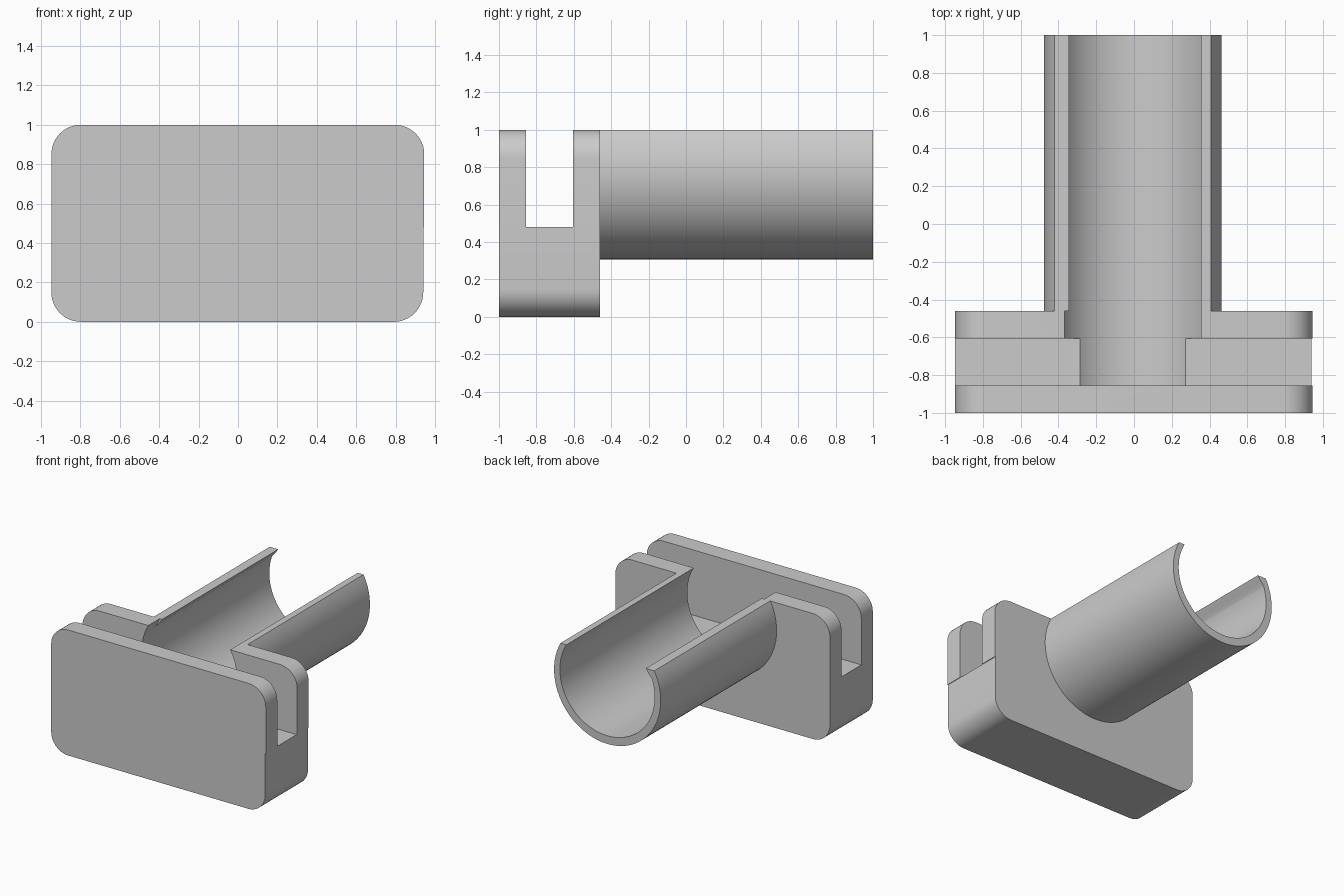
import bpy, bmesh
from math import sin, cos, pi, sqrt, asin, radians

cube = bpy.data.objects.get("Cube")
if cube:
    bpy.data.objects.remove(cube, do_unlink=True)

grey = bpy.data.materials.new("plain grey")
grey.use_nodes = True
grey.diffuse_color = (0.6, 0.6, 0.6, 1)
grey.node_tree.nodes["Principled BSDF"].inputs["Base Color"].default_value = (0.6, 0.6, 0.6, 1)


def arc(cx, cz, r, start, end, steps):
    return [(cx + r * cos(start + (end - start) * i / steps),
             cz + r * sin(start + (end - start) * i / steps)) for i in range(steps + 1)]


def prism(name, profile, y0, y1):
    """Extrude an x-z outline from y0 to y1."""
    bm = bmesh.new()
    face = bm.faces.new([bm.verts.new((x, y0, z)) for x, z in profile])
    out = bmesh.ops.extrude_face_region(bm, geom=[face])
    verts = [g for g in out["geom"] if isinstance(g, bmesh.types.BMVert)]
    bmesh.ops.translate(bm, vec=(0, y1 - y0, 0), verts=verts)
    bmesh.ops.recalc_face_normals(bm, faces=bm.faces)
    mesh = bpy.data.meshes.new(name)
    bm.to_mesh(mesh)
    bm.free()
    mesh.materials.append(grey)
    ob = bpy.data.objects.new(name, mesh)
    bpy.context.collection.objects.link(ob)
    return ob


def combine(target, other, operation):
    mod = target.modifiers.new(operation, "BOOLEAN")
    mod.operation, mod.solver, mod.object = operation, "EXACT", other
    bpy.ops.object.select_all(action="DESELECT")
    bpy.context.view_layer.objects.active = target
    target.select_set(True)
    bpy.ops.object.modifier_apply(modifier=mod.name)
    bpy.data.objects.remove(other, do_unlink=True)


FRONT, SLOT_FRONT, SLOT_BACK, BLOCK_BACK, END = -1, -0.855, -0.605, -0.46, 1
SLOT_Z, CORNER = 0.48, 0.15

# Rounded block; its side steps in slightly below the slot floor
left, right, low_right = -0.947, 0.945, 0.94
outline = (arc(left + CORNER, CORNER, CORNER, pi, 1.5 * pi, 12)
           + arc(low_right - CORNER, CORNER, CORNER, 1.5 * pi, 2 * pi, 12)
           + [(low_right, SLOT_Z), (right, SLOT_Z)]
           + arc(right - CORNER, 1 - CORNER, CORNER, 0, pi / 2, 12)
           + arc(left + CORNER, 1 - CORNER, CORNER, pi / 2, pi, 12))
body = prism("block_with_trough", outline, FRONT, BLOCK_BACK)

# Trough outside, cut off level with the block top
radius, centre_z = 0.47, 0.777
lift = asin((1 - centre_z) / radius)
combine(body, prism("trough_outside", arc(-0.007, centre_z, radius, pi - lift, 2 * pi + lift, 72),
                    -0.53, END), "UNION")

# Open slot across the block
combine(body, prism("slot_cutter", [(-1.2, SLOT_Z), (1.2, SLOT_Z), (1.2, 1.2), (-1.2, 1.2)],
                    SLOT_FRONT, SLOT_BACK), "DIFFERENCE")

# Round bore from the slot's front wall out through the end
combine(body, prism("bore_cutter", arc(-0.006, 0.79, 0.418, 0, 2 * pi, 80)[:-1],
                    SLOT_FRONT, END + 0.1), "DIFFERENCE")

# Thickened lip along one rim of the trough
combine(body, prism("rim_lip", [(-0.40, 1), (-0.345, 1), (-0.374, 0.96), (-0.401, 0.93), (-0.42, 0.93)],
                    BLOCK_BACK, END), "UNION")

bpy.ops.object.select_all(action="DESELECT")
body.select_set(True)
bpy.context.view_layer.objects.active = body
bpy.ops.object.shade_smooth_by_angle(angle=radians(25))
